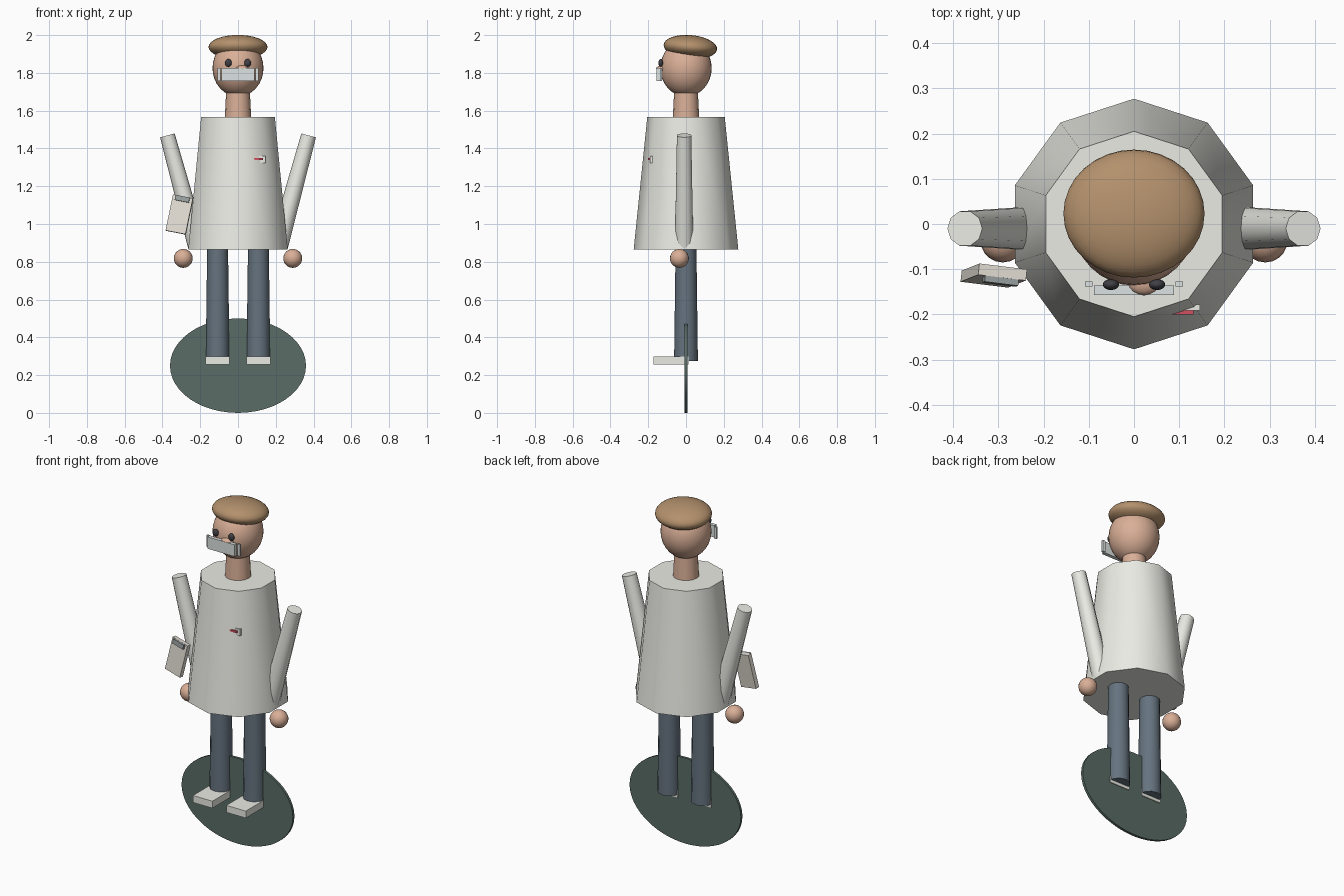
import bpy, math
from mathutils import Vector, Matrix

if "Cube" in bpy.data.objects:
    bpy.data.objects.remove(bpy.data.objects["Cube"])


def material(name, r, g, b):
    m = bpy.data.materials.new(name)
    m.diffuse_color = (r, g, b, 1)
    m.use_nodes = True
    m.node_tree.nodes["Principled BSDF"].inputs["Base Color"].default_value = m.diffuse_color
    return m


CLOTH = material("white_cloth", 0.83, 0.83, 0.78)
SKIN = material("skin", 0.70, 0.43, 0.31)
NAVY = material("dark_trousers", 0.13, 0.17, 0.21)
BROWN = material("brown_felt", 0.45, 0.28, 0.15)
BASE = material("dark_base", 0.10, 0.15, 0.13)
BLACK = material("black", 0.05, 0.05, 0.06)
MASK = material("pale_grey", 0.72, 0.77, 0.76)
PAPER = material("paper", 0.78, 0.74, 0.67)
STEEL = material("steel", 0.32, 0.35, 0.35)
RED = material("red", 0.65, 0.08, 0.12)


def finish(name, mat, smooth=True):
    o = bpy.context.object
    o.name = name
    o.data.materials.append(mat)
    if smooth:
        bpy.ops.object.shade_smooth_by_angle(angle=math.radians(40))
    return o


def box(name, mat, lo, hi):
    lo, hi = Vector(lo), Vector(hi)
    bpy.ops.mesh.primitive_cube_add(size=1, location=(lo + hi) / 2)
    bpy.context.object.data.transform(Matrix.Diagonal((*(hi - lo), 1)))
    return finish(name, mat, False)


def ellipsoid(name, mat, loc, radii, tilt=0, seg=32, rings=16):
    bpy.ops.mesh.primitive_uv_sphere_add(segments=seg, ring_count=rings, radius=1,
                                         location=loc, rotation=(tilt, 0, 0))
    bpy.context.object.data.transform(Matrix.Diagonal((*radii, 1)))
    return finish(name, mat)


def taper(name, mat, bottom, top, r1, r2, sides, spin=0):
    a, b = Vector(bottom), Vector(top)
    d = b - a
    bpy.ops.mesh.primitive_cone_add(vertices=sides, radius1=r1, radius2=r2, depth=d.length,
                                    location=(a + b) / 2)
    o = bpy.context.object
    o.data.transform(Matrix.Rotation(spin, 4, 'Z'))
    o.rotation_euler = (0, math.atan2(d.x, d.z), 0)
    return finish(name, mat)


# Upright oval disc behind the feet
bpy.ops.mesh.primitive_cylinder_add(vertices=48, radius=1, depth=1, location=(0, 0, 0.25),
                                    rotation=(math.pi / 2, 0, 0))
bpy.context.object.data.transform(Matrix.Diagonal((0.36, 0.25, 0.015, 1)))
finish("base_disc", BASE)

# Coat and neck
taper("coat", CLOTH, (0, 0, 0.865), (0, 0, 1.567), 0.277, 0.205, 10)
taper("neck", SKIN, (0, 0, 1.54), (0, 0, 1.72), 0.071, 0.062, 16)

# Paired limbs
for side, s in (("left", -1), ("right", 1)):
    taper(side + "_leg", NAVY, (s * 0.108, 0, 0.275), (s * 0.108, 0, 0.89), 0.063, 0.055, 12)
    box(side + "_shoe", CLOTH, (s * 0.108 - 0.063, -0.172, 0.257),
        (s * 0.108 + 0.063, 0.012, 0.298))
    taper(side + "_sleeve", CLOTH, (s * 0.213, -0.01, 0.878), (s * 0.374, -0.01, 1.469),
          0.051, 0.04, 10, math.pi / 2)
    ellipsoid(side + "_hand", SKIN, (s * 0.29, -0.035, 0.818), (0.05, 0.05, 0.05), 0, 20, 12)
    ellipsoid(side + "_eye", BLACK, (s * 0.051, -0.134, 1.853), (0.018, 0.012, 0.021), 0, 16, 8)
    box(side + "_mask_loop", MASK, (s * 0.1 - 0.008, -0.138, 1.757),
        (s * 0.1 + 0.008, -0.127, 1.825))

# Head, nose and beret
ellipsoid("head", SKIN, (0, 0, 1.825), (0.135, 0.136, 0.15))
ellipsoid("nose", SKIN, (0.022, -0.13, 1.822), (0.036, 0.028, 0.018), 0, 16, 8)
ellipsoid("beret", BROWN, (0, 0.023, 1.937), (0.156, 0.142, 0.063), math.radians(-5))

# Face mask plate
box("face_mask", MASK, (-0.088, -0.157, 1.758), (0.088, -0.136, 1.827))

# Chest badge
box("badge", CLOTH, (0.085, -0.191, 1.322), (0.146, -0.178, 1.36))
box("badge_stripe", RED, (0.085, -0.2, 1.338), (0.132, -0.186, 1.349))

# Tilted clipboard with a clip
tilt = [math.radians(a) for a in (-6, 11, -7)]
board = box("clipboard", PAPER, (-0.054, -0.0125, -0.0975), (0.054, 0.0125, 0.0975))
clip = box("clipboard_clip", STEEL, (-0.038, -0.026, 0.07), (0.038, -0.0115, 0.097))
for o in (board, clip):
    offset = Vector(o.location)
    o.data.transform(Matrix.Translation(offset))
    o.location = (-0.31, -0.114, 1.05)
    o.rotation_euler = tilt
